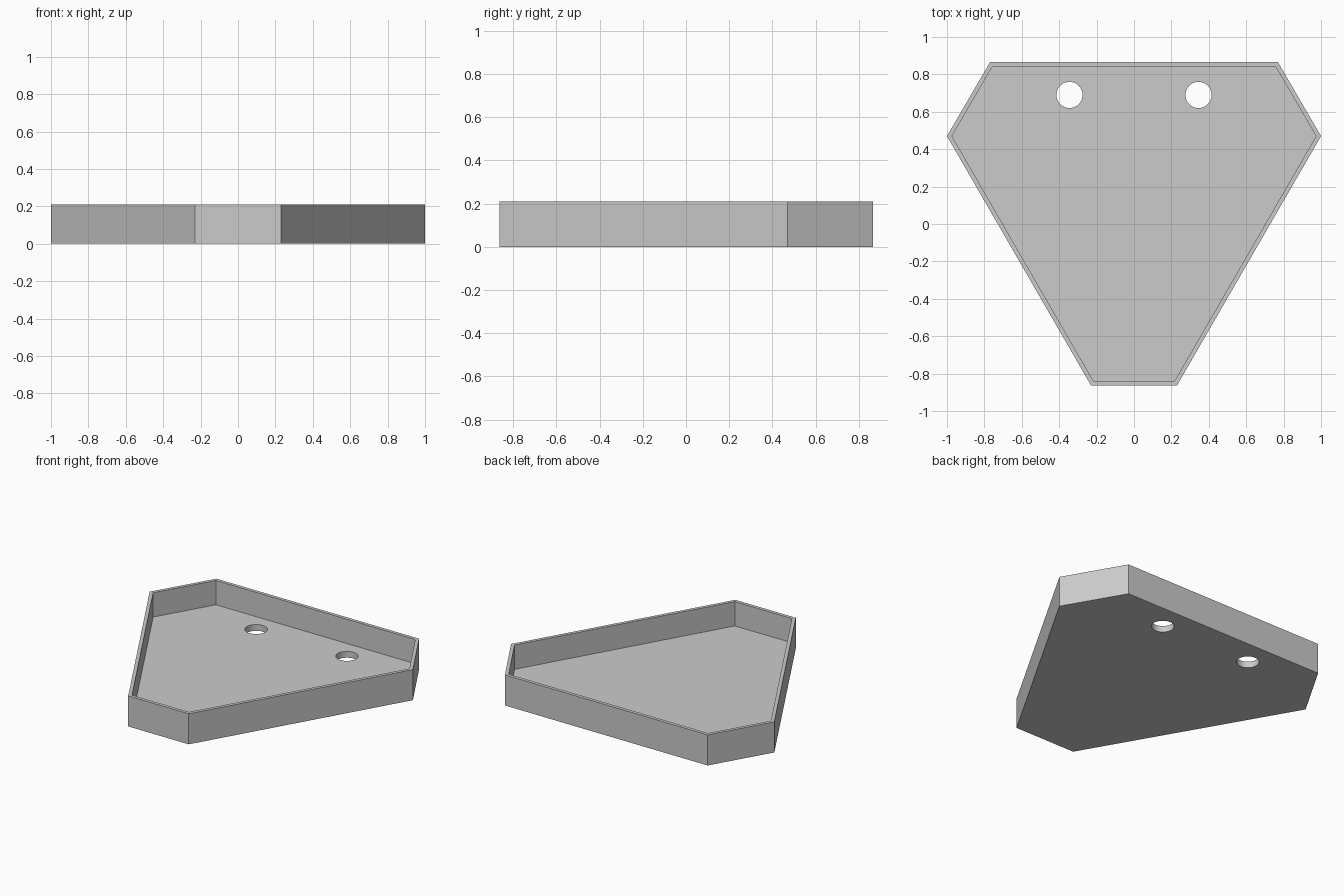
import bpy
import bmesh
from mathutils import Vector

HEIGHT, WALL, FLOOR = 0.21, 0.023, 0.043
HALF_OUTLINE = [(0.23, -0.863), (1.0, 0.47), (0.77, 0.865)]
HOLE_X, HOLE_Y, HOLE_RADIUS = 0.345, 0.69, 0.07

cube = bpy.data.objects.get("Cube")
if cube:
    bpy.data.objects.remove(cube, do_unlink=True)

grey = bpy.data.materials.new("plain grey")
grey.use_nodes = True
colour = (0.6, 0.6, 0.6, 1)
grey.diffuse_color = colour
grey.node_tree.nodes["Principled BSDF"].inputs["Base Color"].default_value = colour


def raise_face(bm, face, distance):
    """Extrude one face vertically and return the new cap."""
    result = bmesh.ops.extrude_face_region(bm, geom=[face])["geom"]
    verts = [g for g in result if isinstance(g, bmesh.types.BMVert)]
    bmesh.ops.translate(bm, verts=verts, vec=Vector((0, 0, distance)))
    return next(g for g in result if isinstance(g, bmesh.types.BMFace))


# Tray: six-sided outline raised into a block, then hollowed from the top
outline = HALF_OUTLINE + [(-x, y) for x, y in reversed(HALF_OUTLINE)]
bm = bmesh.new()
base = bm.faces.new([bm.verts.new((x, y, 0)) for x, y in outline])
bottom = base.copy()
top = raise_face(bm, base, HEIGHT)
bmesh.ops.inset_region(bm, faces=[top], thickness=WALL, use_even_offset=True)
raise_face(bm, top, FLOOR - HEIGHT)
if top.is_valid:
    bm.faces.remove(top)
if not any(all(v.co.z < 0.001 for v in f.verts) for f in bm.faces):
    bm.faces.new([v for v in bm.verts if v.co.z < 0.001])
bmesh.ops.remove_doubles(bm, verts=bm.verts, dist=0.0001)
bmesh.ops.recalc_face_normals(bm, faces=bm.faces)
mesh = bpy.data.meshes.new("tray")
bm.to_mesh(mesh)
bm.free()
mesh.materials.append(grey)
tray = bpy.data.objects.new("tray", mesh)
bpy.context.collection.objects.link(tray)

# Two round holes through the floor near the back wall
for side in (-1, 1):
    bpy.ops.mesh.primitive_cylinder_add(
        vertices=48, radius=HOLE_RADIUS, depth=0.2,
        location=(side * HOLE_X, HOLE_Y, 0))
    cutter = bpy.context.object
    cutter.name = "hole_cutter"
    cutter.hide_render = True
    cutter.data.materials.append(grey)
    cut = tray.modifiers.new("hole", 'BOOLEAN')
    cut.operation = 'DIFFERENCE'
    cut.solver = 'EXACT'
    cut.object = cutter
    bpy.ops.object.select_all(action='DESELECT')
    tray.select_set(True)
    bpy.context.view_layer.objects.active = tray
    bpy.ops.object.modifier_apply(modifier=cut.name)
    bpy.data.objects.remove(cutter, do_unlink=True)

bpy.ops.object.shade_smooth_by_angle()
